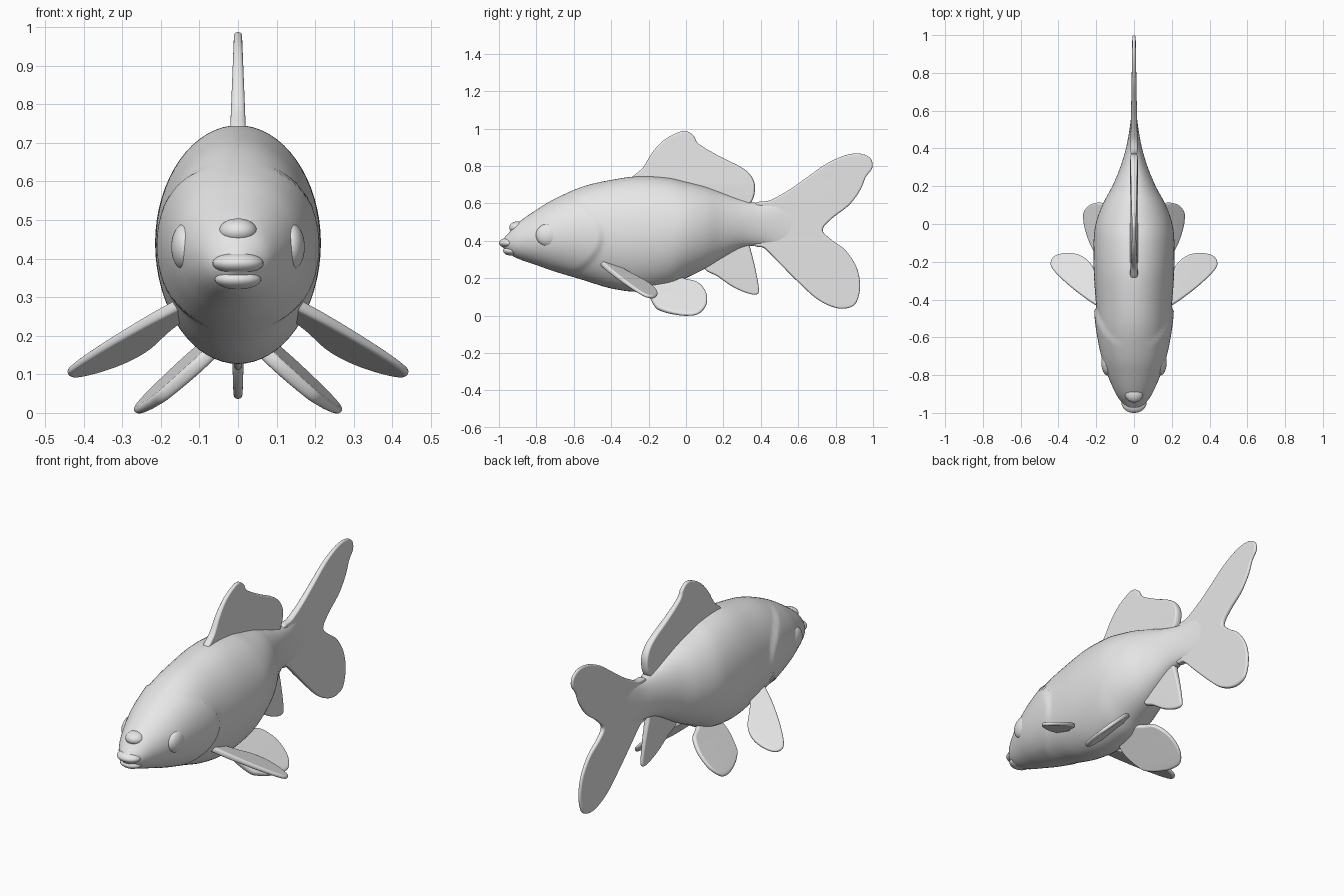
import bpy, bmesh, math
from mathutils import Vector, Matrix

if "Cube" in bpy.data.objects:
    bpy.data.objects.remove(bpy.data.objects["Cube"])

grey = bpy.data.materials.new("plain grey")
grey.use_nodes = True
grey.diffuse_color = (0.8, 0.8, 0.8, 1)
grey.node_tree.nodes["Principled BSDF"].inputs["Base Color"].default_value = (0.8, 0.8, 0.8, 1)


def catmull(points, steps, closed):
    """Smooth curve through points of any dimension."""
    n = len(points)
    pts = [Vector(p) for p in points]
    pick = (lambda i: pts[i % n]) if closed else (lambda i: pts[max(0, min(n - 1, i))])
    out = []
    for i in range(n if closed else n - 1):
        a, b, c, d = (pick(i + k) for k in (-1, 0, 1, 2))
        for s in range(steps):
            t = s / steps
            out.append(0.5 * (2 * b + (c - a) * t + (2 * a - 5 * b + 4 * c - d) * t * t
                              + (3 * b - a - 3 * c + d) * t ** 3))
    return out if closed else out + [pts[-1]]


def smoothstep(low, high, value):
    t = max(0, min(1, (value - low) / (high - low)))
    return t * t * (3 - 2 * t)


def finish(obj, mirror=False, angle=60):
    obj.data.materials.clear()
    obj.data.materials.append(grey)
    bpy.ops.object.select_all(action='DESELECT')
    obj.select_set(True)
    bpy.context.view_layer.objects.active = obj
    bpy.ops.object.shade_smooth_by_angle(angle=math.radians(angle))
    if mirror:
        obj.modifiers.new("mirror", 'MIRROR').use_mirror_merge = False


def add_mesh(name, bm):
    bmesh.ops.recalc_face_normals(bm, faces=bm.faces)
    mesh = bpy.data.meshes.new(name)
    bm.to_mesh(mesh)
    bm.free()
    obj = bpy.data.objects.new(name, mesh)
    bpy.context.collection.objects.link(obj)
    return obj


def fin(name, outline, root, tip, thick, thin, origin=(0, 0, 0), u=(0, 1, 0), v=(0, 0, 1), mirror=False):
    """Rounded plate from a 2D outline, tapering from root to tip, laid on the plane of u and v."""
    curve = bpy.data.curves.new(name, 'CURVE')
    curve.dimensions, curve.fill_mode = '2D', 'BOTH'
    curve.extrude, curve.bevel_depth, curve.bevel_resolution, curve.offset = 0.002, 0.01, 3, -0.009
    path = catmull(outline, 6, True)
    spline = curve.splines.new('POLY')
    spline.points.add(len(path) - 1)
    for point, p in zip(spline.points, path):
        point.co = (p.x, p.y, 0, 1)
    spline.use_cyclic_u = True
    helper = bpy.data.objects.new(name + "_outline", curve)
    bpy.context.collection.objects.link(helper)
    graph = bpy.context.evaluated_depsgraph_get()
    plate = bpy.data.meshes.new_from_object(helper.evaluated_get(graph))
    bpy.data.objects.remove(helper)
    bm = bmesh.new()
    bm.from_mesh(plate)
    bpy.data.meshes.remove(plate)
    bmesh.ops.remove_doubles(bm, verts=bm.verts, dist=0.0001)
    root, along = Vector(root), Vector(tip) - Vector(root)
    for vert in bm.verts:
        t = (vert.co.xy - root).dot(along) / along.length_squared
        vert.co.z *= thick + (thin - thick) * max(0, min(1, t))
    u, v = Vector(u), Vector(v)
    frame = Matrix((u, v, u.cross(v).normalized())).transposed().to_4x4()
    bm.transform(Matrix.Translation(origin) @ frame)
    obj = add_mesh(name, bm)
    finish(obj, mirror)
    obj.modifiers.new("even shading", 'WEIGHTED_NORMAL').keep_sharp = True


def blob(name, loc, size, mirror=False):
    bm = bmesh.new()
    bmesh.ops.create_uvsphere(bm, u_segments=32, v_segments=20, radius=1)
    bm.transform(Matrix.Translation(loc) @ Matrix.Diagonal((*size, 1)))
    finish(add_mesh(name, bm), mirror)


# Body: stations of y, belly height, back height and half width
stations = [(-.985, .37, .4, .02), (-.95, .335, .44, .06), (-.9, .305, .495, .095), (-.8, .27, .565, .14),
            (-.7, .235, .625, .17), (-.55, .19, .69, .19), (-.4, .145, .725, .203), (-.25, .127, .745, .213),
            (-.1, .15, .737, .214), (0, .2, .715, .203), (.1, .25, .69, .168), (.2, .31, .655, .115),
            (.3, .362, .62, .073), (.4, .375, .6, .043), (.5, .37, .61, .024), (.6, .37, .6, .012),
            (.7, .42, .54, .004)]
slices = []
for a, b, c, d in [(s[0], s[1], s[2], s[3]) for s in stations]:
    slices.append((a, b, c, d))
sides = 64
bm = bmesh.new()
rings = []
for y, low, high, half in catmull([Vector(s) for s in slices], 10, False):
    ring = []
    for k in range(sides):
        angle = math.tau * k / sides
        x = half * math.cos(angle)
        z = (low + high) / 2 + (high - low) / 2 * math.sin(angle)
        # Gill cover: a raised cheek that stops at a curved rear edge
        edge = -.45 - 4 * (z - .42) ** 2
        lift = 1 - smoothstep(edge - .012, edge + .012, y)
        lift *= smoothstep(-.8, -.5, y) * smoothstep(.25, .6, abs(math.cos(angle)))
        ring.append(bm.verts.new((x + math.copysign(.013 * lift, x), y, z)))
    rings.append(ring)
for one, two in zip(rings, rings[1:]):
    for k in range(sides):
        n = (k + 1) % sides
        bm.faces.new((one[k], one[n], two[n], two[k]))
bm.faces.new(rings[0])
bm.faces.new(rings[-1])
finish(add_mesh("body", bm))

# Head details
blob("eyes", (.137, -.735, .43), (.036, .068, .062), mirror=True)
blob("upper_lip", (0, -.948, .388), (.066, .052, .028))
blob("lower_lip", (0, -.93, .346), (.06, .048, .026))
blob("snout_bump", (0, -.895, .47), (.05, .05, .034))

# Fins on the middle line
fin("tail_fin", [(.36, .585), (.45, .615), (.55, .67), (.65, .74), (.75, .81), (.85, .855), (.93, .865),
                 (.985, .84), (.995, .79), (.96, .74), (.93, .67), (.87, .59), (.78, .52), (.73, .46),
                 (.77, .41), (.85, .35), (.91, .26), (.93, .16), (.91, .07), (.86, .04), (.79, .045),
                 (.7, .09), (.6, .18), (.5, .28), (.42, .36), (.36, .39)],
    (.4, .48), (.95, .48), 1.6, .75)
fin("dorsal_fin", [(-.29, .73), (-.23, .79), (-.18, .87), (-.12, .935), (-.05, .975), (0, .985), (.04, .96),
                   (.07, .915), (.18, .85), (.29, .795), (.345, .75), (.368, .69), (.35, .61), (.28, .58),
                   (0, .66), (-.24, .69)],
    (0, .7), (0, .97), 1.8, .9)
fin("anal_fin", [(.1, .26), (.17, .21), (.25, .155), (.33, .12), (.38, .115), (.388, .15), (.37, .25),
                 (.345, .35), (.32, .41), (.2, .37)],
    (.23, .33), (.37, .13), 1.5, .8)

# Paired fins
fin("pectoral_fins", [(.13, -.46), (.2, -.43), (.28, -.375), (.36, -.31), (.42, -.25), (.44, -.21),
                      (.42, -.172), (.36, -.155), (.29, -.165), (.23, -.21), (.18, -.3), (.13, -.38)],
    (.16, -.42), (.42, -.2), 1.3, .8, (0, 0, .178), (1, 0, -.33), (0, 1, -.34), mirror=True)
fin("pelvic_fins", [(-.2, .13), (-.165, .05), (-.12, .025), (-.06, .01), (0, .003), (.06, .01), (.1, .045),
                    (.112, .09), (.1, .135), (.06, .175), (0, .19), (-.08, .21), (-.17, .19)],
    (-.1, .18), (.05, .03), 1.5, .9, (.265, 0, 0), (.15, 1, 0), (-1.07, 0, 1), mirror=True)
